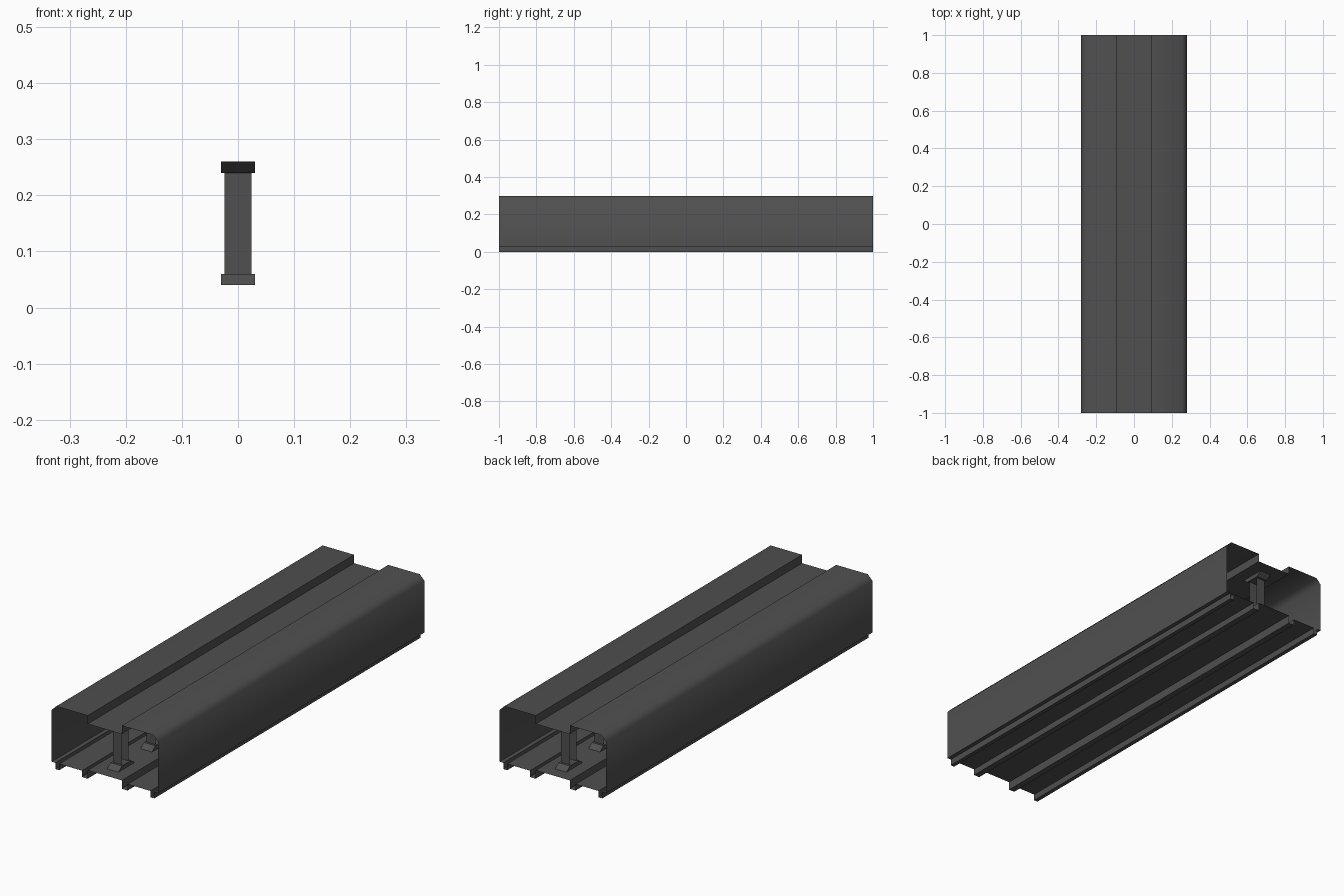
import bpy, bmesh

if "Cube" in bpy.data.objects:
    bpy.data.objects.remove(bpy.data.objects["Cube"])

steel = bpy.data.materials.new("dark grey steel")
steel.diffuse_color = (0.08, 0.08, 0.08, 1)
steel.use_nodes = True
steel.node_tree.nodes["Principled BSDF"].inputs["Base Color"].default_value = steel.diffuse_color


def make_object(name, bm):
    me = bpy.data.meshes.new(name)
    bm.to_mesh(me)
    bm.free()
    me.materials.append(steel)
    ob = bpy.data.objects.new(name, me)
    bpy.context.collection.objects.link(ob)
    return ob


def prism(bm, profile, axis, a, b, caps):
    """Sweep a closed 2D profile along x or y."""
    def at(p, t):
        return (p[0], t, p[1]) if axis == 'y' else (t, p[0], p[1])
    r0 = [bm.verts.new(at(p, a)) for p in profile]
    r1 = [bm.verts.new(at(p, b)) for p in profile]
    n = len(profile)
    for i in range(n):
        j = (i + 1) % n
        bm.faces.new((r0[i], r0[j], r1[j], r1[i]))
    if caps:
        bm.faces.new(r0)
        bm.faces.new(r1[::-1])


# Open-ended sheet casing: top trough, chamfered shoulders, four runner feet
half = [(0.09, 0.26), (0.09, 0.30), (0.255, 0.30), (0.28, 0.275), (0.28, 0.03),
        (0.26, 0.03), (0.26, 0.0), (0.24, 0.0), (0.24, 0.03),
        (0.12, 0.03), (0.12, 0.0), (0.09, 0.0), (0.09, 0.04)]
profile = half + [(-x, z) for x, z in reversed(half)]
bm = bmesh.new()
prism(bm, profile, 'y', -1, 1, False)
bmesh.ops.recalc_face_normals(bm, faces=bm.faces)
casing = make_object("casing", bm)
bpy.context.view_layer.objects.active = casing
casing.select_set(True)
bpy.ops.object.shade_smooth_by_angle(angle=0.9)
casing.select_set(False)

# Row of inner struts: a web between two sloped-ended flanges
for i in range(8):
    y = -0.88 + i * 1.76 / 7
    bm = bmesh.new()
    web, foot = 0.025, 0.06
    prism(bm, [(y - web, 0.06), (y + web, 0.06), (y + web, 0.24), (y - web, 0.24)],
          'x', -0.024, 0.024, False)
    for z0, z1 in ((0.04, 0.06), (0.26, 0.24)):
        prism(bm, [(y - foot, z0), (y + foot, z0), (y + web + 0.01, z1), (y - web - 0.01, z1)],
              'x', -0.03, 0.03, True)
    bmesh.ops.recalc_face_normals(bm, faces=bm.faces)
    make_object(f"strut_{i + 1}", bm)
